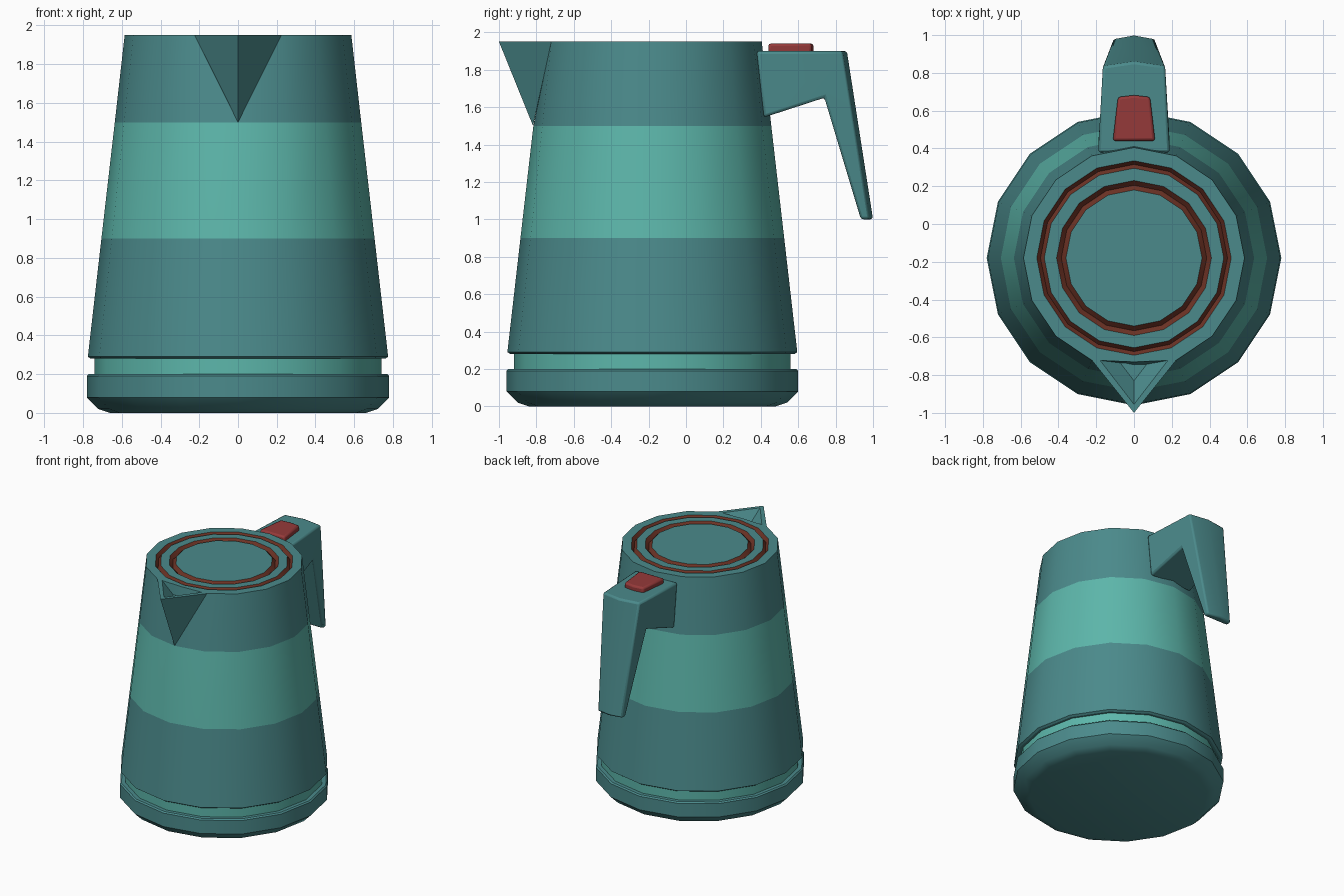
import bpy, bmesh, math

if "Cube" in bpy.data.objects:
    bpy.data.objects.remove(bpy.data.objects["Cube"])

CY = -0.18      # body axis
SIDES = 16


def material(name, col):
    m = bpy.data.materials.new(name)
    m.diffuse_color = (*col, 1)
    m.use_nodes = True
    m.node_tree.nodes["Principled BSDF"].inputs["Base Color"].default_value = m.diffuse_color
    return m


DARK = material("dark_teal", (0.07, 0.255, 0.26))
LIGHT = material("light_teal", (0.108, 0.47, 0.405))
BROWN = material("groove_brown", (0.15, 0.032, 0.018))
RED = material("button_red", (0.30, 0.042, 0.042))


def finish(name, bm, mats, bevel=0, smooth=True):
    bmesh.ops.recalc_face_normals(bm, faces=bm.faces)
    me = bpy.data.meshes.new(name)
    bm.to_mesh(me)
    bm.free()
    ob = bpy.data.objects.new(name, me)
    bpy.context.collection.objects.link(ob)
    for m in mats:
        me.materials.append(m)
    if bevel:
        mod = ob.modifiers.new("soft_edges", 'BEVEL')
        mod.width = bevel
        mod.segments = 2
        mod.limit_method = 'ANGLE'
        mod.angle_limit = math.radians(35)
    if smooth:
        bpy.ops.object.select_all(action='DESELECT')
        ob.select_set(True)
        bpy.context.view_layer.objects.active = ob
        bpy.ops.object.shade_smooth_by_angle(angle=math.radians(30))
    return ob


def lathe(profile):
    """profile: (radius, z, material index of the band ending here); ends are capped"""
    bm = bmesh.new()
    rings = []
    for r, z, _ in profile:
        rings.append([bm.verts.new((r * math.cos(a), CY + r * math.sin(a), z))
                      for a in (i * math.tau / SIDES for i in range(SIDES))])
    for k in range(1, len(rings)):
        lo, hi = rings[k - 1], rings[k]
        for i in range(SIDES):
            j = (i + 1) % SIDES
            f = bm.faces.new((lo[i], lo[j], hi[j], hi[i]))
            f.material_index = profile[k][2]
    bm.faces.new(rings[0])
    bm.faces.new(rings[-1])
    return bm, rings


# base foot
bm, _ = lathe([(0.66, 0, 0), (0.72, 0.02, 0), (0.78, 0.08, 0),
               (0.78, 0.19, 0), (0.77, 0.2, 0)])
finish("base_foot", bm, [DARK])

# recessed light ring between foot and body
bm, _ = lathe([(0.74, 0.19, 0), (0.74, 0.29, 0)])
finish("base_groove", bm, [LIGHT])

# tapered body with light band, and flat lid with two V grooves
bm, rings = lathe([
    (0.76, 0.28, 0), (0.775, 0.29, 0), (0.705, 0.9, 0), (0.636, 1.5, 1), (0.585, 1.95, 0),
    (0.515, 1.95, 0), (0.495, 1.925, 2), (0.475, 1.95, 2),
    (0.41, 1.95, 0), (0.385, 1.925, 2), (0.36, 1.95, 2)])
rings[4][SIDES * 3 // 4].co.y = -0.73     # lid edge behind the spout
finish("body", bm, [DARK, LIGHT, BROWN])

# pointed spout with sunken channel
bm = bmesh.new()
v = bm.verts.new
tip, apex = v((0, -1, 1.95)), v((0, -0.818, 1.5))
rim_tip, floor_tip = v((0, -0.955, 1.95)), v((0, -0.83, 1.87))
side = {}
for s in (-1, 1):
    side[s] = v((s * 0.224, -0.72, 1.95)), v((s * 0.185, -0.715, 1.95)), v((s * 0.1, -0.70, 1.87))
    out, rim, floor = side[s]
    bm.faces.new((out, tip, apex))
    bm.faces.new((out, rim, rim_tip, tip))
    bm.faces.new((rim, floor, floor_tip, rim_tip))
bm.faces.new((side[-1][2], side[1][2], floor_tip))
finish("spout", bm, [DARK], smooth=False)

# handle: sections of (half width, inner y/z, outer side y, outer middle y, outer z)
sections = [(0.19, 0.417, 1.545, 0.378, 0.378, 1.9),
            (0.165, 0.74, 1.65, 0.835, 0.86, 1.9),
            (0.11, 0.935, 1.0, 0.98, 1.0, 1.0)]
bm = bmesh.new()
loops = []
for w, yi, zi, ys, ym, zo in sections:
    loops.append([bm.verts.new(p) for p in
                  ((-w, yi, zi), (w, yi, zi), (w, ys, zo), (0, ym, zo), (-w, ys, zo))])
for a, b in zip(loops, loops[1:]):
    for i in range(5):
        j = (i + 1) % 5
        bm.faces.new((a[i], a[j], b[j], b[i]))
bm.faces.new(loops[0])
bm.faces.new(loops[-1])
finish("handle", bm, [DARK], bevel=0.014)

# lid release button
bm = bmesh.new()
loops = [[bm.verts.new((x, y, z)) for x, y in
          ((-0.112, 0.44), (0.112, 0.44), (0.085, 0.672), (0, 0.682), (-0.085, 0.672))]
         for z in (1.88, 1.94)]
for i in range(5):
    j = (i + 1) % 5
    bm.faces.new((loops[0][i], loops[0][j], loops[1][j], loops[1][i]))
for lp in loops:
    bm.faces.new(lp)
finish("button", bm, [RED], bevel=0.014)
